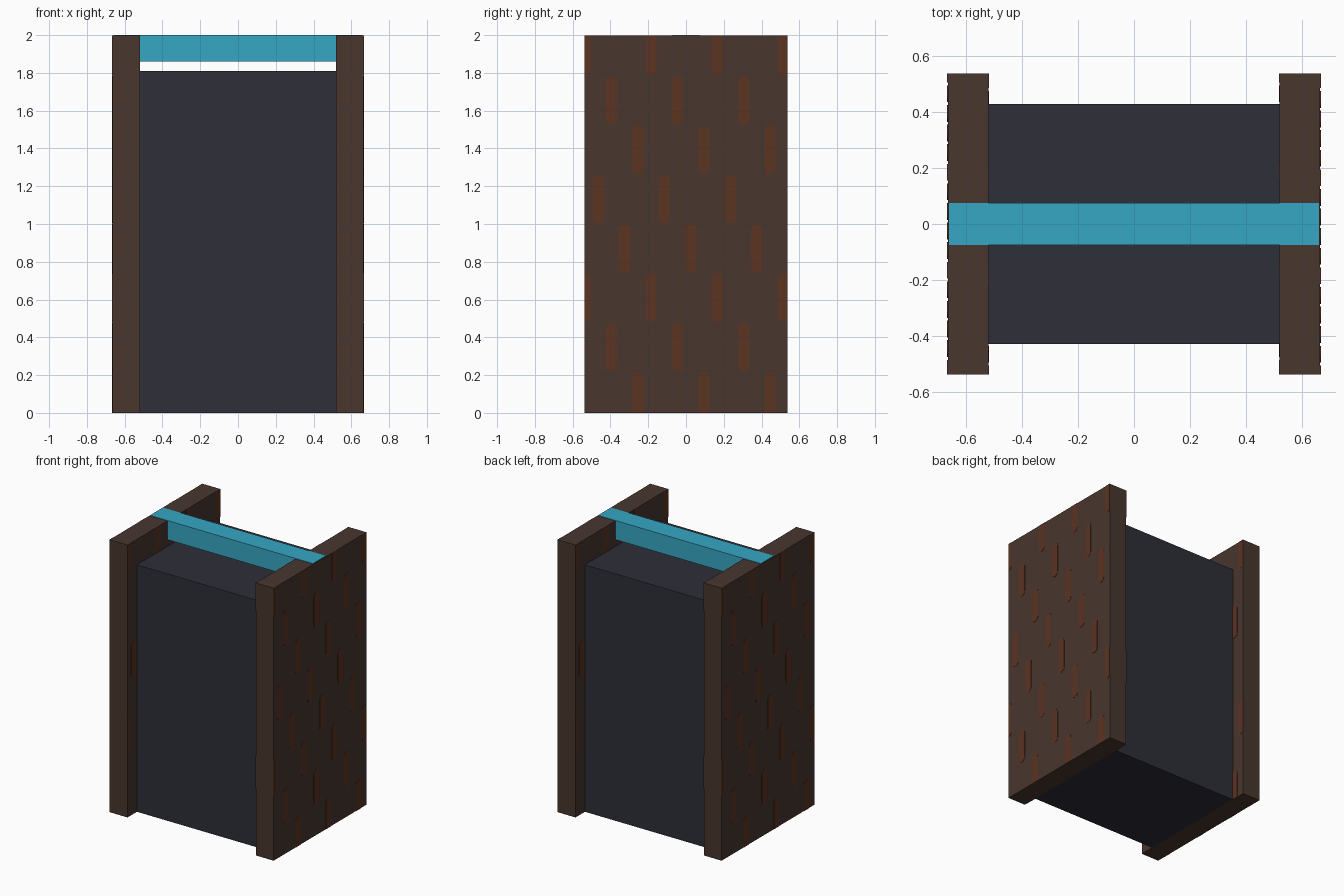
import bpy, bmesh
from math import cos, sin, pi

cube = bpy.data.objects.get("Cube")
if cube:
    bpy.data.objects.remove(cube, do_unlink=True)

PANEL_IN, PANEL_OUT, PANEL_Y, PANEL_TOP = 0.52, 0.665, 0.537, 1.997
CORE_Y, CORE_TOP = 0.428, 1.81
PLATE = 0.002


def material(name, hex_code):
    def linear(c):
        return c / 12.92 if c <= 0.04045 else ((c + 0.055) / 1.055) ** 2.4
    rgb = [linear(int(hex_code[i:i + 2], 16) / 255) for i in (0, 2, 4)]
    mat = bpy.data.materials.new(name)
    mat.use_nodes = True
    mat.diffuse_color = (*rgb, 1)
    mat.node_tree.nodes["Principled BSDF"].inputs["Base Color"].default_value = (*rgb, 1)
    return mat


def finish(name, bm, mat):
    bmesh.ops.recalc_face_normals(bm, faces=bm.faces)
    mesh = bpy.data.meshes.new(name)
    bm.to_mesh(mesh)
    bm.free()
    mesh.materials.append(mat)
    obj = bpy.data.objects.new(name, mesh)
    bpy.context.collection.objects.link(obj)
    return obj


def box(name, low, high, mat):
    bm = bmesh.new()
    bmesh.ops.create_cube(bm, size=1)
    for v in bm.verts:
        v.co = [a + (c + 0.5) * (b - a) for a, b, c in zip(low, high, v.co)]
    return finish(name, bm, mat)


def clamp(value, low, high):
    return max(low, min(high, value))


def add_pill(bm, x, facing, y, z, radius=0.03, half=0.13, steps=10):
    """Thin upright capsule plate, trimmed to the panel edges."""
    verts = []
    for end, start in ((1, 0), (-1, pi)):
        for i in range(steps + 1):
            a = start + pi * i / steps
            py = y + radius * cos(a)
            pz = z + end * (half - radius) + radius * sin(a)
            verts.append(bm.verts.new((x, facing * clamp(py, -PANEL_Y, PANEL_Y),
                                       clamp(pz, 0, PANEL_TOP))))
    verts = [v for i, v in enumerate(verts) if (v.co - verts[i - 1].co).length > 1e-5]
    face = bm.faces.new(verts)
    rim = bmesh.ops.extrude_face_region(bm, geom=[face])
    moved = [g for g in rim["geom"] if isinstance(g, bmesh.types.BMVert)]
    bmesh.ops.translate(bm, verts=moved, vec=(facing * PLATE, 0, 0))
    bmesh.ops.delete(bm, geom=[v for v in bm.verts if not v.link_faces], context="VERTS")


def pill_pattern(name, x, facing, inner, mat):
    """Staggered rows of pills on one panel face."""
    bm = bmesh.new()
    for row in range(8):
        z = 1.915 - 0.261 * row
        shift = (0.165 + 0.14 * row) % 0.35
        for col in range(-3, 3):
            y = shift + 0.35 * col
            hidden = inner and abs(y) < CORE_Y - 0.03 and z + 0.13 < CORE_TOP
            if abs(y) < PANEL_Y + 0.025 and not hidden:
                add_pill(bm, x, facing, y, z)
    return finish(name, bm, mat)


wood = material("dark brown", "48362E")
rust = material("rust brown", "5B3321")
charcoal = material("charcoal", "2E2E38")
cyan = material("cyan", "36A7C4")

# Central block and the bar across the top
box("core_block", (-PANEL_IN, -CORE_Y, 0), (PANEL_IN, CORE_Y, CORE_TOP), charcoal)
box("top_bar", (-0.66, -0.075, 1.86), (0.66, 0.075, 2.0), cyan)

# Side panels with pill inlays on their outer and inner faces
for side, label in ((1, "left"), (-1, "right")):
    xs = sorted((side * PANEL_IN, side * PANEL_OUT))
    box(label + "_panel", (xs[0], -PANEL_Y, 0), (xs[1], PANEL_Y, PANEL_TOP), wood)
    pill_pattern(label + "_outer_inlays", side * PANEL_OUT, side, False, rust)
    pill_pattern(label + "_inner_inlays", side * PANEL_IN, -side, True, rust)
